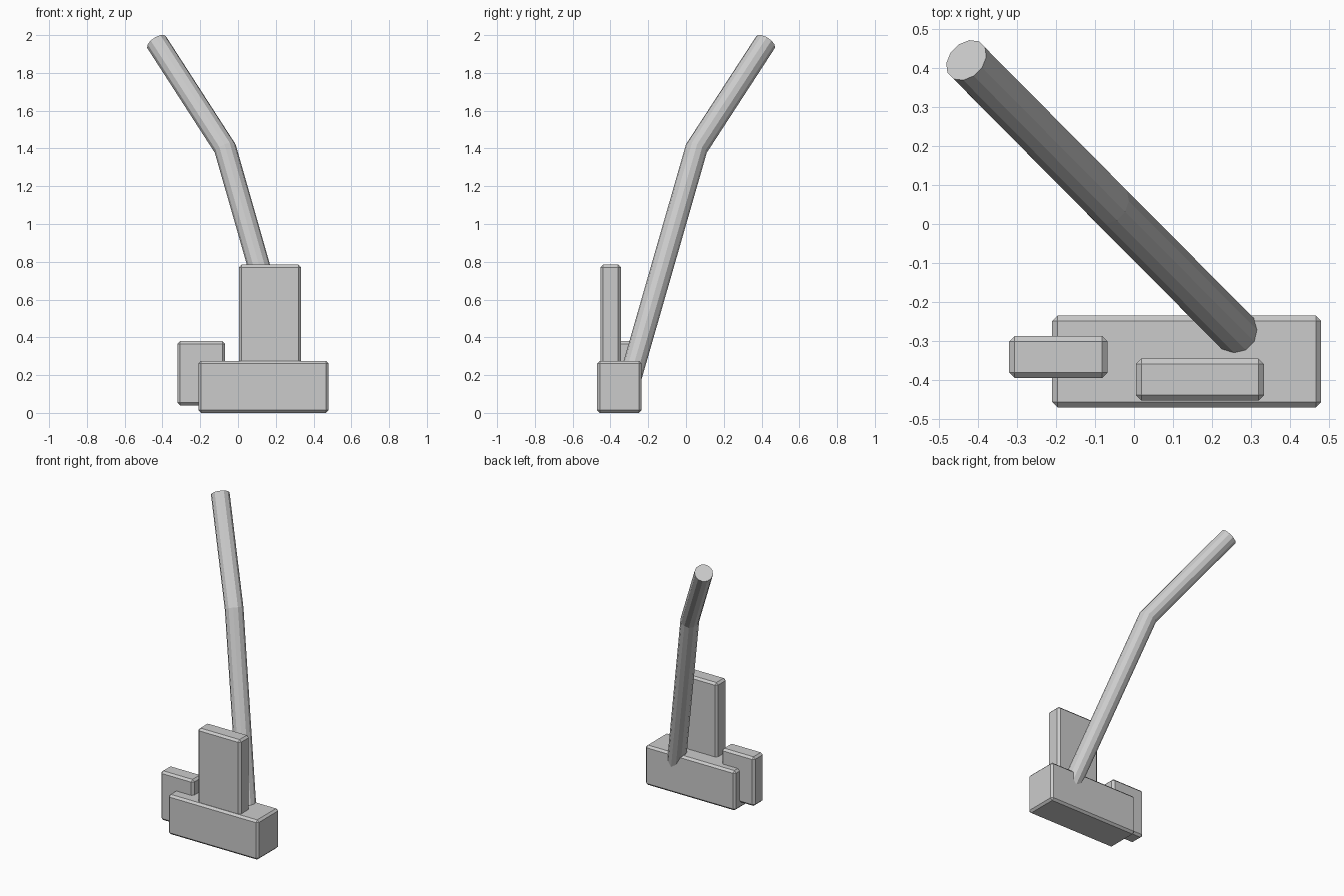
import bpy, bmesh, math
from mathutils import Vector

if "Cube" in bpy.data.objects:
    bpy.data.objects.remove(bpy.data.objects["Cube"])


def make_object(name, bm):
    bmesh.ops.recalc_face_normals(bm, faces=bm.faces)
    mesh = bpy.data.meshes.new(name)
    bm.to_mesh(mesh)
    bm.free()
    obj = bpy.data.objects.new(name, mesh)
    bpy.context.collection.objects.link(obj)
    return obj


def block(name, lo, hi, bevel=0.014):
    """Box between two corners with a small flat chamfer."""
    lo, hi = Vector(lo), Vector(hi)
    bm = bmesh.new()
    bmesh.ops.create_cube(bm, size=1)
    bmesh.ops.scale(bm, vec=hi - lo, verts=bm.verts)
    bmesh.ops.translate(bm, vec=(lo + hi) / 2, verts=bm.verts)
    obj = make_object(name, bm)
    mod = obj.modifiers.new("chamfer", 'BEVEL')
    mod.width = bevel
    mod.segments = 1
    return obj


def bent_rod(name, points, radius, sides, across):
    """Capped tube along a planar path; 'across' is the normal of that plane."""
    pts = [Vector(p) for p in points]
    u = Vector(across).normalized()
    dirs = [(b - a).normalized() for a, b in zip(pts, pts[1:])]
    bm = bmesh.new()
    rings = []
    for i, p in enumerate(pts):
        d0, d1 = dirs[max(i - 1, 0)], dirs[min(i, len(dirs) - 1)]
        miter = 1 / math.cos(d0.angle(d1) / 2)
        v = (d0 + d1).normalized().cross(u).normalized() * miter
        angles = [math.tau * (k + 0.5) / sides for k in range(sides)]
        rings.append([bm.verts.new(p + radius * (u * math.cos(a) + v * math.sin(a)))
                      for a in angles])
    for r0, r1 in zip(rings, rings[1:]):
        for k in range(sides):
            j = (k + 1) % sides
            bm.faces.new((r0[k], r0[j], r1[j], r1[k]))
    bm.faces.new(rings[0])
    bm.faces.new(rings[-1])
    return make_object(name, bm)


# Base, upright plate and side plate
block("base_block", (-0.21, -0.47, 0.0), (0.48, -0.235, 0.275))
block("tall_plate", (0.005, -0.453, 0.22), (0.333, -0.345, 0.785))
block("side_plate", (-0.32, -0.395, 0.04), (-0.068, -0.287, 0.38))

# Leaning handle with a bend, sunk into the base
bent_rod("bent_handle",
         [(0.304, -0.319, 0.10), (-0.068, 0.055, 1.40), (-0.43, 0.42, 1.961)],
         radius=0.059, sides=12, across=(1, 1, 0))
